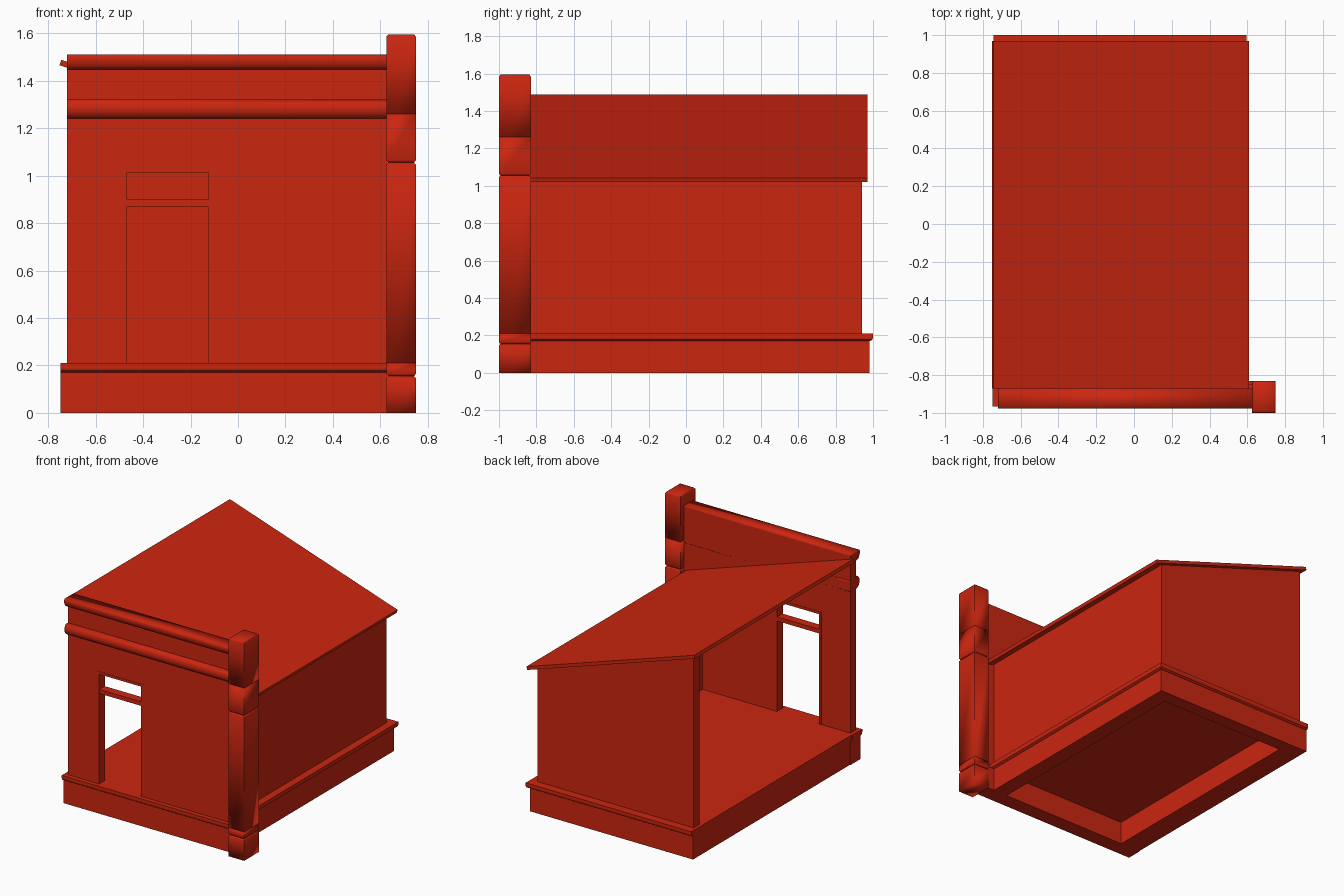
import bpy, bmesh

cube = bpy.data.objects.get("Cube")
if cube:
    bpy.data.objects.remove(cube, do_unlink=True)

red = bpy.data.materials.new("brick_red")
red.use_nodes = True
red.diffuse_color = (0.60, 0.019, 0.005, 1)
red.node_tree.nodes["Principled BSDF"].inputs["Base Color"].default_value = red.diffuse_color


def finish(name, bm):
    bmesh.ops.recalc_face_normals(bm, faces=bm.faces)
    mesh = bpy.data.meshes.new(name)
    bm.to_mesh(mesh)
    bm.free()
    mesh.materials.append(red)
    obj = bpy.data.objects.new(name, mesh)
    bpy.context.collection.objects.link(obj)
    return obj


def prism(name, outline, y0, y1):
    """Extrude an outline in x and z along y."""
    bm = bmesh.new()
    face = bm.faces.new([bm.verts.new((x, y0, z)) for x, z in outline])
    moved = bmesh.ops.extrude_face_region(bm, geom=[face])["geom"]
    bmesh.ops.translate(bm, vec=(0, y1 - y0, 0),
                        verts=[v for v in moved if isinstance(v, bmesh.types.BMVert)])
    return finish(name, bm)


def box(name, x0, x1, y0, y1, z0, z1):
    return prism(name, [(x0, z0), (x1, z0), (x1, z1), (x0, z1)], y0, y1)


def loft(name, rect, profile, sides=(1, 1, 1, 1), smooth=False):
    """Stack rectangles; each profile step (z, offset) grows the chosen sides."""
    x0, x1, y0, y1 = rect
    a, b, c, d = sides
    bm = bmesh.new()
    rings = []
    for z, o in profile:
        l, r, f, k = x0 - a * o, x1 + b * o, y0 - c * o, y1 + d * o
        rings.append([bm.verts.new((x, y, z)) for x, y in ((l, f), (r, f), (r, k), (l, k))])
    bm.faces.new(rings[0])
    bm.faces.new(rings[-1])
    for low, high in zip(rings, rings[1:]):
        for i in range(4):
            j = (i + 1) % 4
            bm.faces.new((low[i], low[j], high[j], high[i]))
        for u, v in zip(low, high):
            bm.edges.get((u, v)).smooth = False
    for face in bm.faces:
        face.smooth = smooth
    return finish(name, bm)


# Hollow plinth under the house
X0, X1, Y0, Y1 = -0.743, 0.575, -0.945, 0.98
box("plinth_front", -0.748, 0.63, Y0, -0.83, 0, 0.172)
box("plinth_back", X0, X1, 0.88, Y1, 0, 0.172)
box("plinth_open_side", X0, -0.58, -0.83, 0.88, 0, 0.172)
box("plinth_closed_side", 0.46, X1, -0.83, 0.88, 0, 0.172)

# Floor slab with a moulded edge, flush on the open side
edge = [(0.17, 0.004), (0.178, 0.017), (0.19, 0.02), (0.21, 0.02)]
loft("floor", (X0, X1, -0.87, Y1), edge, (0, 1, 0, 1))
loft("front_ledge", (-0.748, 0.63, Y0, -0.85), edge, (0, 0, 1, 0))


# Underside of the roof, used to trim the walls
def under(x):
    return 1.468 - 0.328 * (x + 0.752)


WALL_L, WALL_R = -0.72, 0.54
prism("back_wall", [(WALL_L, 0.2), (WALL_R, 0.2), (WALL_R, under(WALL_R)),
                    (WALL_L, under(WALL_L))], 0.875, 0.94)
prism("side_wall", [(0.475, 0.2), (WALL_R, 0.2), (WALL_R, under(WALL_R)),
                    (0.475, under(0.475))], -0.88, 0.88)
prism("roof", [(-0.752, 1.465), (0.603, 1.02), (0.61, 1.043), (-0.745, 1.488)], -0.87, 0.97)

# Front wall around the doorway
F, B = -0.932, -0.87
D0, D1, DT = -0.485, -0.11, 1.03
box("front_wall_narrow", WALL_L, D0, F, B, 0.2, DT)
box("front_wall_wide", D1, 0.63, F, B, 0.2, DT)
box("front_wall_upper", WALL_L, 0.63, F, B, DT, 1.46)

# Door frame with a transom bar
box("door_jamb_a", D0, D0 + 0.017, F - 0.003, B + 0.003, 0.21, DT)
box("door_jamb_b", D1 - 0.017, D1, F - 0.003, B + 0.003, 0.21, DT)
box("door_head", D0, D1, F - 0.003, B + 0.003, 1.012, DT)
box("door_transom", D0, D1, F, B, 0.87, 0.90)

# Mouldings across the front
front_only = (0, 0, 1, 0)
span = (WALL_L, 0.63, F, B)
loft("lower_moulding", span, [(1.24, 0.012), (1.25, 0.028), (1.265, 0.038), (1.285, 0.042),
                              (1.305, 0.038), (1.32, 0.028)], front_only, True)
loft("top_cornice", span, [(1.447, 0.012), (1.453, 0.03), (1.465, 0.037), (1.48, 0.044),
                           (1.50, 0.045), (1.51, 0.04)], front_only, True)

# Corner post made of stacked blocks with eased joints
post = (0.625, 0.75, -1.0, -0.83)
blocks = [("foot", 0, 0.155, 0, 1), ("collar", 0.155, 0.21, 1, 0),
          ("shaft", 0.21, 1.055, 0, 1), ("neck", 1.055, 1.26, 1, 0),
          ("cap", 1.26, 1.595, 0, 1)]
for part, z0, z1, ease_low, ease_high in blocks:
    steps = [(z0, 0)]
    if ease_low:
        steps = [(z0, -0.008), (z0 + 0.01, 0)]
    if ease_high:
        steps += [(z1 - 0.01, 0), (z1, -0.008)]
    else:
        steps.append((z1, 0))
    loft("post_" + part, post, steps, smooth=True)
